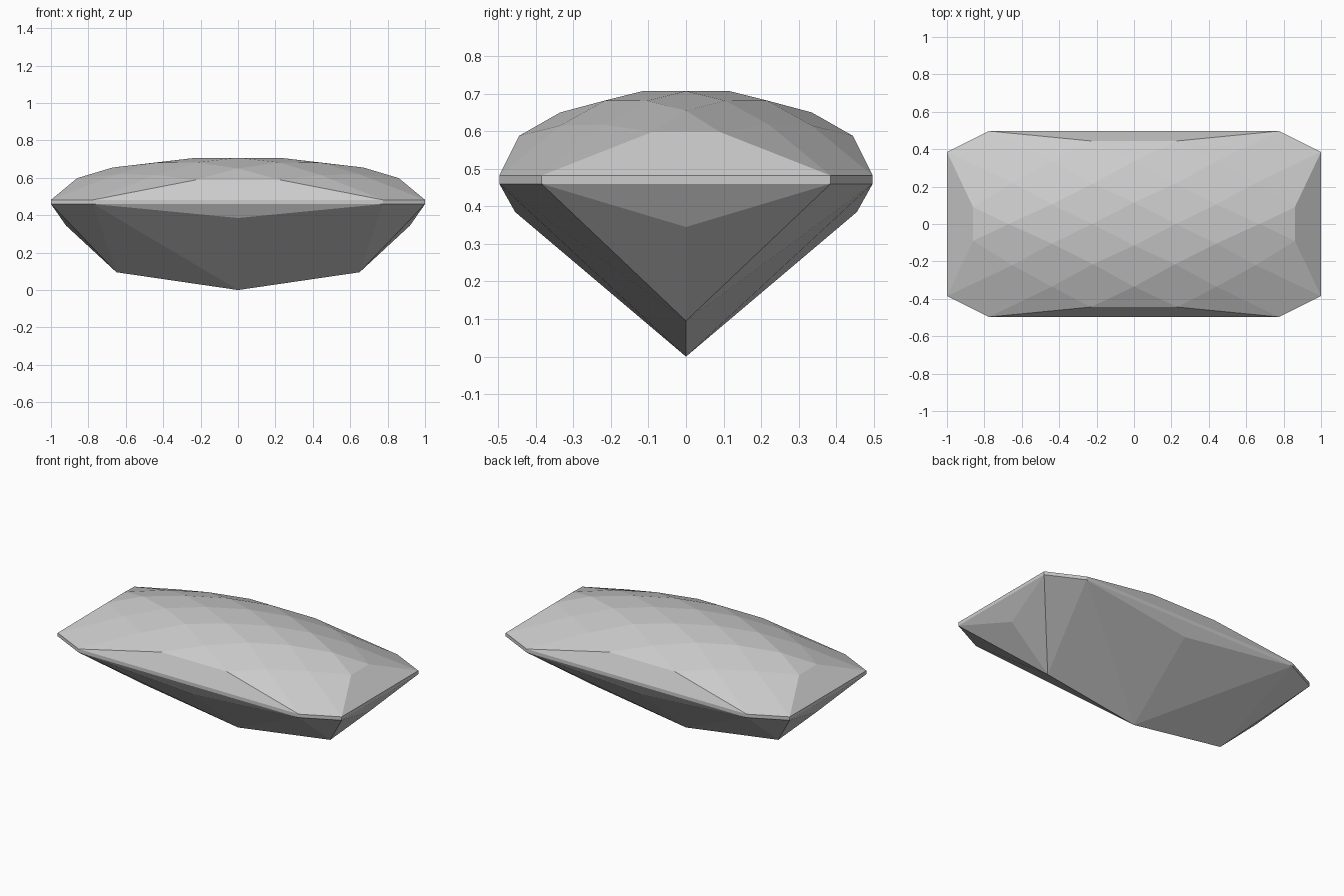
import bpy
import bmesh
from math import radians

cube = bpy.data.objects.get("Cube")
if cube:
    bpy.data.objects.remove(cube, do_unlink=True)

# One quarter of the cut gem, as corner points mirrored over x and y
GIRDLE_LOW, GIRDLE_TOP = 0.46, 0.482
girdle = [(1.0, 0.385), (0.775, 0.497)]
pavilion = [(0, 0, 0), (0.65, 0, 0.095), (0.92, 0, 0.345), (0, 0.455, 0.385)]
crown = [
    (0.225, 0, 0.707), (0, 0.115, 0.707),
    (0.44, 0.105, 0.681), (0.22, 0.215, 0.682),
    (0.67, 0, 0.655), (0, 0.335, 0.65),
    (0.65, 0.22, 0.618), (0.44, 0.335, 0.615),
    (0.86, 0.09, 0.598), (0.23, 0.444, 0.588),
]
quarter = pavilion + crown
quarter += [(x, y, z) for x, y in girdle for z in (GIRDLE_LOW, GIRDLE_TOP)]


def mirrored(points):
    """Every distinct point reflected into all four quarters."""
    return sorted({(x * sx, y * sy, z) for x, y, z in points
                   for sx in (1, -1) for sy in (1, -1)})


# Gem body: flat facets stretched over the corner points
bm = bmesh.new()
for point in mirrored(quarter):
    bm.verts.new(point)
bmesh.ops.convex_hull(bm, input=bm.verts[:])
bmesh.ops.dissolve_limit(bm, angle_limit=radians(1.5),
                         verts=bm.verts[:], edges=bm.edges[:])
bmesh.ops.recalc_face_normals(bm, faces=bm.faces[:])
mesh = bpy.data.meshes.new("cut_gem")
bm.to_mesh(mesh)
bm.free()
gem = bpy.data.objects.new("cut_gem", mesh)
bpy.context.collection.objects.link(gem)

# Pale grey stone
stone = bpy.data.materials.new("pale_grey_stone")
stone.use_nodes = True
colour = (0.6, 0.6, 0.6, 1)
stone.diffuse_color = colour
stone.node_tree.nodes["Principled BSDF"].inputs["Base Color"].default_value = colour
mesh.materials.append(stone)
